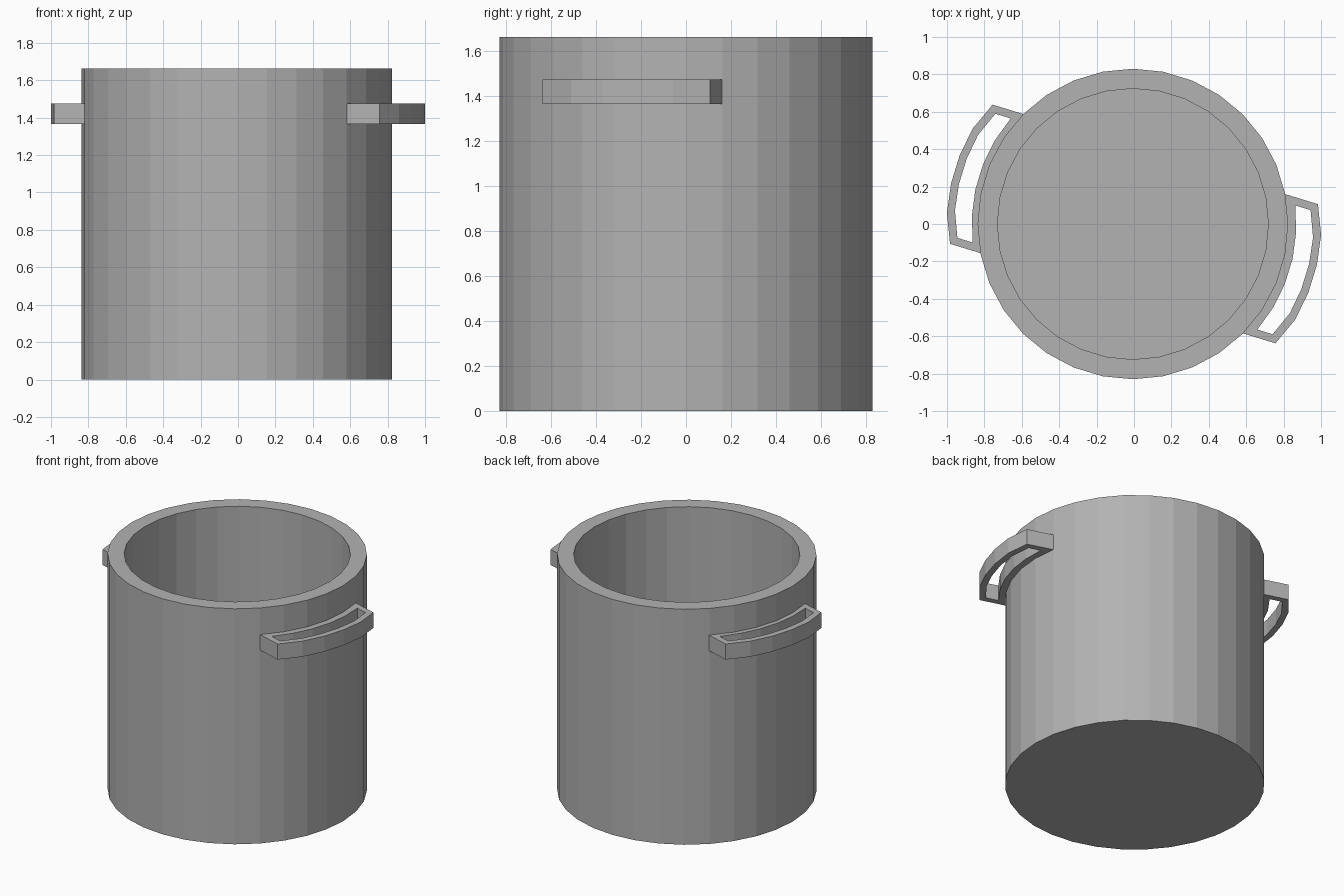
import bpy, bmesh
from math import sin, cos, asin, radians, pi

if "Cube" in bpy.data.objects:
    bpy.data.objects.remove(bpy.data.objects["Cube"])

# Dark grey metal
metal = bpy.data.materials.new("dark_metal")
metal.diffuse_color = (0.45, 0.45, 0.45, 1)
metal.use_nodes = True
metal.node_tree.nodes["Principled BSDF"].inputs["Base Color"].default_value = metal.diffuse_color


def make_object(name, bm):
    bmesh.ops.recalc_face_normals(bm, faces=bm.faces)
    mesh = bpy.data.meshes.new(name)
    bm.to_mesh(mesh)
    bm.free()
    mesh.materials.append(metal)
    obj = bpy.data.objects.new(name, mesh)
    bpy.context.collection.objects.link(obj)
    return obj


def bridge(bm, a, b):
    n = len(a)
    for i in range(n):
        j = (i + 1) % n
        bm.faces.new((a[i], a[j], b[j], b[i]))


# Pot: hollow 32-sided body with a closed floor
SIDES = 32
bm = bmesh.new()
rings = []
for r, z in [(0.83, 0), (0.83, 1.663), (0.724, 1.663), (0.724, 0.105)]:
    rings.append([bm.verts.new((r * cos(2 * pi * i / SIDES) - 0.006,
                                r * sin(2 * pi * i / SIDES), z))
                  for i in range(SIDES)])
for a, b in zip(rings, rings[1:]):
    bridge(bm, a, b)
bm.faces.new(rings[0])
bm.faces.new(rings[-1])
make_object("pot_body", bm)


# Handles: curved frames with an open slot
def arc(radius, half_width, end_inset=0.0, steps=5):
    limit = asin(half_width / radius)
    pts = [[radius * cos(t), radius * sin(t)]
           for t in (-limit + 2 * limit * i / steps for i in range(steps + 1))]
    pts[0][0] -= end_inset
    pts[-1][0] -= end_inset
    return pts


def handle(name, angle):
    outline = arc(1.002, 0.389, 0.014) + arc(0.79, 0.389)[::-1]
    slot = arc(0.96, 0.347, 0.014) + arc(0.868, 0.347)[::-1]
    bm = bmesh.new()
    loops = [[bm.verts.new((x, y, z)) for x, y in pts]
             for pts, z in [(outline, 1.365), (outline, 1.475),
                            (slot, 1.475), (slot, 1.365)]]
    for i in range(4):
        bridge(bm, loops[i], loops[(i + 1) % 4])
    make_object(name, bm).rotation_euler.z = radians(angle)


handle("right_handle", -17)
handle("left_handle", 163)
